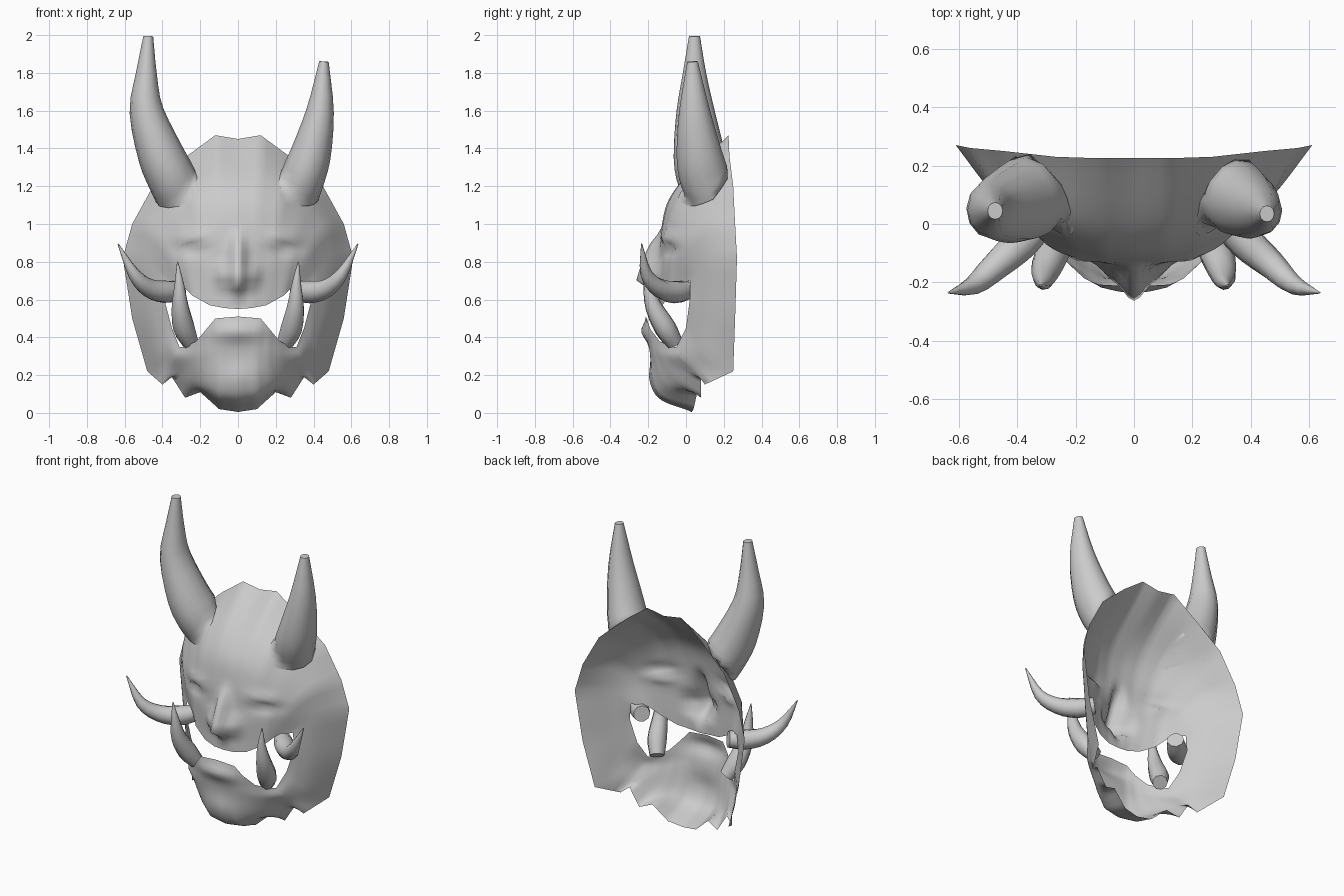
import bpy, bmesh
from math import exp, sin, cos, pi
from mathutils import Vector
from mathutils.bvhtree import BVHTree

cube = bpy.data.objects.get("Cube")
if cube:
    bpy.data.objects.remove(cube)

grey = bpy.data.materials.new("mask_grey")
grey.use_nodes = True
tone = (0.6, 0.6, 0.6, 1)
grey.diffuse_color = tone
grey.node_tree.nodes["Principled BSDF"].inputs["Base Color"].default_value = tone


def make_object(name, bm, crease):
    mesh = bpy.data.meshes.new(name)
    bm.to_mesh(mesh)
    bm.free()
    mesh.materials.append(grey)
    obj = bpy.data.objects.new(name, mesh)
    bpy.context.collection.objects.link(obj)
    bpy.ops.object.select_all(action='DESELECT')
    obj.select_set(True)
    bpy.context.view_layer.objects.active = obj
    bpy.ops.object.shade_smooth_by_angle(angle=crease)


def catmull(points, steps):
    """Smooth path through points, end points included."""
    pts = [points[0] * 2 - points[1]] + points + [points[-1] * 2 - points[-2]]
    path = []
    for a, b, c, d in zip(pts, pts[1:], pts[2:], pts[3:]):
        for s in range(steps):
            t = s / steps
            path.append((b * 2 + (c - a) * t + (a * 2 - b * 5 + c * 4 - d) * t**2
                         + (b * 3 - a - c * 3 + d) * t**3) / 2)
    return path + [points[-1]]


def loft(bm, rings, caps=False):
    rows = [[bm.verts.new(p) for p in ring] for ring in rings]
    n = len(rows[0])
    for low, high in zip(rows, rows[1:]):
        for i in range(n):
            j = (i + 1) % n
            bm.faces.new((low[i], low[j], high[j], high[i]))
    if caps:
        bm.faces.new(rows[0])
        bm.faces.new(rows[-1])
        bmesh.ops.recalc_face_normals(bm, faces=bm.faces)


# Mask shell: half loops from the crown down to the chin, mouth edge outwards
mouth = [(0, -.145, .55), (.07, -.145, .555), (.15, -.125, .57), (.24, -.09, .62), (.3, -.04, .68),
         (.38, .02, .7), (.39, .02, .6), (.35, 0, .45), (.31, -.05, .35), (.28, -.08, .35),
         (.22, -.14, .38), (.17, -.18, .44), (.12, -.205, .5), (0, -.21, .51)]
brow = [(0, -.13, .98), (.1, -.125, .98), (.2, -.105, .95), (.3, -.06, .92), (.38, -.01, .86),
        (.43, .055, .76), (.425, .06, .57), (.39, .04, .38), (.335, -.03, .3), (.29, -.07, .29),
        (.22, -.13, .29), (.16, -.17, .3), (.1, -.19, .31), (0, -.19, .31)]
temple = [(0, -.045, 1.2), (.11, -.035, 1.21), (.24, -.005, 1.18), (.36, .055, 1.1), (.47, .1, .97),
          (.5, .125, .8), (.475, .125, .53), (.43, .11, .3), (.365, .045, .23), (.31, .01, .21),
          (.25, -.05, .18), (.18, -.1, .14), (.1, -.145, .1), (0, -.16, .095)]
edge = [(0, .225, 1.45), (.12, .225, 1.47), (.27, .23, 1.36), (.45, .25, 1.2), (.56, .26, 1),
        (.61, .27, .82), (.56, .26, .5), (.48, .25, .22), (.4, .1, .15), (.35, .08, .19),
        (.28, .08, .08), (.2, .06, .11), (.1, .04, .02), (0, .03, .005)]

# Carved features: centre x, centre z, width, height, push towards the front
FEATURES = [
    (.23, .925, .09, .03, .02),    # eyelid
    (.23, .865, .08, .025, -.03),  # hollow under the eye
    (.085, .73, .04, .04, .045),   # nostril wing
    (0, .43, .13, .05, .035),      # lower lip
    (0, .19, .09, .06, .01),       # chin ball
]


def nose(x, z):
    if not .64 < z < .95:
        return 0
    rise = (.95 - z) / .25 if z > .7 else (z - .64) / .06
    return .12 * rise**.55 * exp(-(x / (.03 + .03 * rise))**2)


def carve(p):
    x, z = abs(p.x), p.z
    push = nose(x, z)
    for cx, cz, w, h, depth in FEATURES:
        push += depth * exp(-((x - cx) / w)**2 - ((z - cz) / h)**2)
    return Vector((p.x, p.y - push, z))


def densify(half, steps=4):
    pts = [Vector(p) for p in half]
    path = [a.lerp(b, s / steps) for a, b in zip(pts, pts[1:]) for s in range(steps)]
    return path + [pts[-1]]


spokes = [catmull(list(spoke), 9) for spoke in zip(*map(densify, (mouth, brow, temple, edge)))]
shell = []
for ring in zip(*spokes):
    right = [carve(p) for p in ring]
    left = [Vector((-p.x, p.y, p.z)) for p in reversed(right[1:-1])]
    shell.append(right + left)
bm = bmesh.new()
loft(bm, shell)
shell_tree = BVHTree.FromBMesh(bm)
make_object("mask_face", bm, pi)


def settle(p):
    """Bring a point that lies behind the shell up to its surface."""
    hit = shell_tree.ray_cast(Vector((p.x, -1, p.z)), Vector((0, 1, 0)))[0]
    return Vector((p.x, min(p.y, hit.y - .004), p.z)) if hit else p


def tapered(name, stations, side=1, sides=9, depth=1, settled=False):
    """Curved horn or tusk: stations are x, y, z, radius."""
    path = catmull([Vector(s) for s in stations], 3)
    centres = [Vector((p[0] * side, p[1], p[2])) for p in path]
    rings = []
    for i, c in enumerate(centres):
        along = centres[min(i + 1, len(path) - 1)] - centres[max(i - 1, 0)]
        u = along.cross(Vector((0, 1, .2))).normalized()
        v = along.cross(u).normalized() * depth
        r = max(path[i][3], .003)
        ring = [c + (u * cos(a) + v * sin(a)) * r
                for a in (2 * pi * k / sides for k in range(sides))]
        rings.append([settle(p) for p in ring] if settled else ring)
    bm = bmesh.new()
    loft(bm, rings, caps=True)
    make_object(name, bm, pi / 3)


# Horns growing out of the forehead, the right one taller
horn = {"sides": 12, "depth": 1.12, "settled": True}
tapered("right_horn", [(.32, .14, 1.15, .12), (.35, .1, 1.24, .13), (.41, .07, 1.37, .122),
                       (.485, .05, 1.6, .09), (.485, .045, 1.8, .055),
                       (.475, .045, 1.995, .026)], -1, **horn)
tapered("left_horn", [(.32, .14, 1.15, .11), (.34, .1, 1.24, .118), (.385, .07, 1.37, .108),
                      (.435, .045, 1.6, .073), (.455, .035, 1.86, .025)], **horn)

# Tusks: one pair sweeping outwards, one pair rising from the lower jaw
for label, side in (("left", 1), ("right", -1)):
    tapered(label + "_outer_tusk", [(.31, .01, .65, .05), (.38, -.06, .64, .06), (.47, -.14, .66, .05),
                                    (.55, -.21, .735, .033), (.635, -.235, .895, .003)], side)
    tapered(label + "_inner_tusk", [(.25, -.06, .37, .045), (.285, -.11, .45, .058),
                                    (.305, -.17, .56, .046), (.31, -.2, .68, .026),
                                    (.32, -.21, .8, .003)], side)
